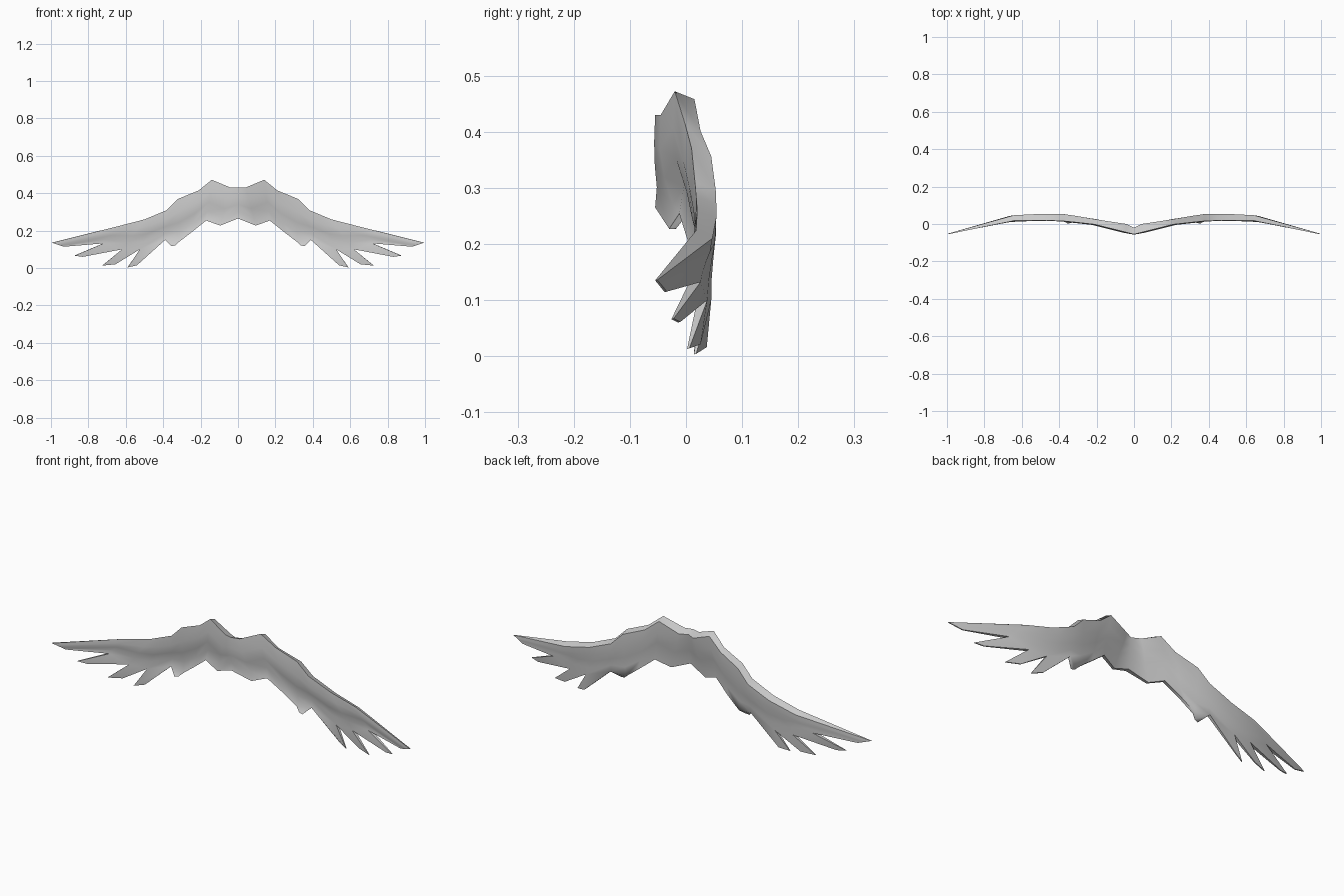
import bpy, bmesh, math
from mathutils import Vector

if "Cube" in bpy.data.objects:
    bpy.data.objects.remove(bpy.data.objects["Cube"])

grey = bpy.data.materials.new("feather grey")
grey.use_nodes = True
grey.diffuse_color = (0.6, 0.6, 0.6, 1)
grey.node_tree.nodes["Principled BSDF"].inputs["Base Color"].default_value = (0.6, 0.6, 0.6, 1)

# Ribs from root to wrist: leading edge and trailing edge, each (x, z, front y, back y)
RIBS = [
    ((0, .43, -.055, -.02), (0, .265, -.055, -.035)),
    ((.04, .43, -.045, 0), (.095, .227, -.03, -.018)),
    ((.14, .472, -.02, .015), (.17, .254, -.012, .004)),
    ((.21, .415, -.002, .026), (.25, .19, .008, .022)),
    ((.32, .37, .01, .045), (.315, .14, .016, .03)),
    ((.38, .31, .016, .053), (.39, .15, .026, .042)),
    ((.44, .285, .018, .054), (.525, .1, .028, .045)),
    ((.5, .26, .02, .054), (.62, .1, .02, .038)),
    ((.64, .224, .018, .047), (.72, .132, .006, .026)),
]
# Feather tips: rib index and the inner and outer corner (x, z, y)
TIPS = [
    (4, (.335, .121, .008), (.355, .117, .004)),
    (5, (.54, .015, .035), (.59, .003, .016)),
    (6, (.655, .02, .024), (.725, .013, .004)),
    (7, (.83, .06, -.012), (.874, .066, -.024)),
]
LAST = ((.93, .114, -.036), (.995, .135, -.053))
# Rows down the wing: position, front offset, back offset
ROWS = [(0, 0, 0), (.3, -.006, .004), (.55, -.002, 0), (.78, .01, -.002), (1, 0, 0)]

bm = bmesh.new()


def rib_points(lead, trail, side, strength):
    verts = []
    for row in ROWS:
        x, z, f, b = (p + (q - p) * row[0] for p, q in zip(lead, trail))
        y = (f, b)[side] + row[1 + side] * strength
        drop = .014 * side * (1 - row[0])
        verts.append(bm.verts.new((x, y, z - drop)))
    return verts


def thin_corner(corner):
    x, z, y = corner
    return [bm.verts.new((x, y - .002, z)), bm.verts.new((x, y + .002, z + .001))]


def box_sides(a, b, c, d):
    """Feather from base edge a-b to tip edge d-c; each is a front and back pair."""
    for p, q in ((a, d), (d, c), (c, b)):
        bm.faces.new((p[0], q[0], q[1], p[1]))
    bm.faces.new((a[0], b[0], c[0], d[0]))
    bm.faces.new((b[1], a[1], d[1], c[1]))


# Arm and webbing grid
sheets = [[rib_points(l, t, s, .3 if i == 0 else .6 if i > 5 else 1)
           for i, (l, t) in enumerate(RIBS)] for s in (0, 1)]
front, back = sheets
feathered = {tip[0]: tip[1:] for tip in TIPS}
for i in range(len(RIBS) - 1):
    for sheet in sheets:
        for j in range(len(ROWS) - 1):
            bm.faces.new((sheet[i][j], sheet[i + 1][j], sheet[i + 1][j + 1], sheet[i][j + 1]))
    bm.faces.new((front[i][0], front[i + 1][0], back[i + 1][0], back[i][0]))
    inner, outer = (front[i][-1], back[i][-1]), (front[i + 1][-1], back[i + 1][-1])
    if i in feathered:
        tip_in, tip_out = map(thin_corner, feathered[i])
        box_sides(inner, outer, tip_out, tip_in)
    else:
        bm.faces.new((inner[0], outer[0], outer[1], inner[1]))

# Long outer feather continues the last rib
low, high = map(thin_corner, LAST)
fr, bk = front[-1], back[-1]
bm.faces.new((fr[0], high[0], high[1], bk[0]))
bm.faces.new((fr[-1], low[0], low[1], bk[-1]))
bm.faces.new((low[0], high[0], high[1], low[1]))
previous = None
for j in range(len(ROWS)):
    # Tip edge is split to match the rows
    t = ROWS[j][0]
    pair = (high if t == 0 else low if t == 1 else
            [bm.verts.new(high[s].co.lerp(low[s].co, t)) for s in (0, 1)])
    if previous:
        bm.faces.new((fr[j - 1], previous[0], pair[0], fr[j]))
        bm.faces.new((bk[j - 1], previous[1], pair[1], bk[j]))
    previous = pair

bmesh.ops.recalc_face_normals(bm, faces=bm.faces)
# Make the front sheet face -y
bm.faces.ensure_lookup_table()
if bm.faces[0].normal.y > 0:
    bmesh.ops.reverse_faces(bm, faces=bm.faces)

mesh = bpy.data.meshes.new("wings")
bm.to_mesh(mesh)
bm.free()
mesh.materials.append(grey)
wings = bpy.data.objects.new("wings", mesh)
bpy.context.collection.objects.link(wings)

# Opposite wing
mirror = wings.modifiers.new("mirror", 'MIRROR')
mirror.use_clip = True
mirror.merge_threshold = .001

bpy.context.view_layer.objects.active = wings
wings.select_set(True)
bpy.ops.object.shade_smooth_by_angle(angle=math.radians(60))
